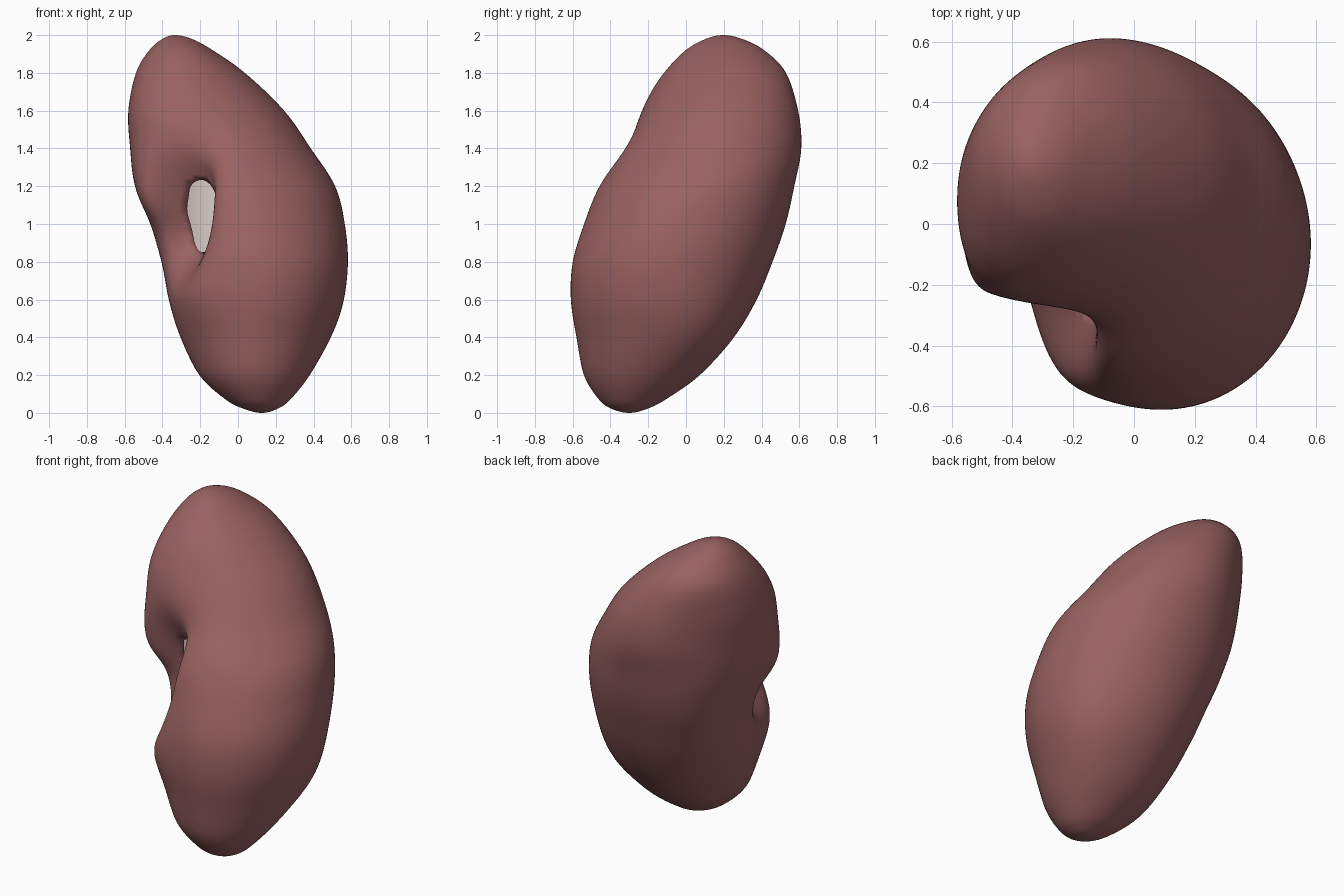
import bpy, bmesh, math
from mathutils import Vector

if "Cube" in bpy.data.objects:
    bpy.data.objects.remove(bpy.data.objects["Cube"])

# Slices: z, left, right, front, back
SLICES = [
    (0.00, .13, .13, -.30, -.30), (0.02, .04, .21, -.39, -.21),
    (0.07, -.06, .28, -.46, -.11), (0.20, -.20, .38, -.54, .07),
    (0.40, -.30, .48, -.58, .25), (0.60, -.36, .555, -.61, .37),
    (0.80, -.39, .585, -.60, .45), (1.00, -.44, .57, -.54, .52),
    (1.20, -.52, .52, -.46, .57), (1.40, -.555, .39, -.33, .615),
    (1.60, -.57, .25, -.21, .605), (1.80, -.535, .04, -.09, .54),
    (1.92, -.465, -.13, .01, .42), (1.98, -.395, -.24, .11, .30),
    (2.00, -.33, -.33, .20, .20)]
SEG, SUB = 180, 9


def mirrored(s):
    return (s[0], s[2], s[1], s[4], s[3])


def smooth_slices():
    # Catmull-Rom through the slices, rounded over at both poles
    p = [mirrored(SLICES[1])] + SLICES + [mirrored(SLICES[-2])]
    out = []
    for i in range(1, len(p) - 2):
        for k in range(SUB):
            t = k / SUB
            out.append([.5 * (2*b + (c-a)*t + (2*a-5*b+4*c-d)*t*t + (3*b-a-3*c+d)*t**3)
                        for a, b, c, d in zip(*p[i-1:i+3])])
    return out[1:]


U = Vector((1, 1, 0)).normalized()    # away from the notch
V = Vector((-1, 1, 0)).normalized()   # across the thin side

# Soft bulges and flats: centre, radius, direction * amount
BUMPS = [
    ((-.42, -.14, 1.28), .20, U * -.055),   # upper lip
    ((-.40, -.08, 1.62), .25, U * -.085),   # upper lobe
    ((-.42, -.18, 1.10), .12, U * -.04),    # lip tip
    ((-.24, -.45, .66), .18, U * -.04),     # lower lip
    ((-.42, .46, 1.55), .30, V * -.045),    # flatter upper back
    ((-.28, .28, .92), .33, V * .06),       # fuller middle back
    ((.39, .03, .45), .25, U * .045),       # fuller lower side
]


def notch_weight(co):
    u, v = co.dot(U), co.dot(V)
    side = min(1, max(0, (-.08 - u) / .2))
    return side * math.exp(-abs((v + .03) / .15) ** 2.4 - abs((co.z - 1.04) / .29) ** 2.4)


def deform(co):
    w = notch_weight(co)
    new = co + U * .29 * w
    for c, r, d in BUMPS:
        new += d * math.exp(-((co - Vector(c)).length / r) ** 2)
    return new, w


def material(name, rgb):
    m = bpy.data.materials.new(name)
    m.diffuse_color = (*rgb, 1)
    m.use_nodes = True
    m.node_tree.nodes["Principled BSDF"].inputs["Base Color"].default_value = m.diffuse_color
    return m


# Body skin
bm = bmesh.new()
weight = {}


def add(co):
    new, w = deform(Vector(co))
    v = bm.verts.new(new)
    weight[v] = w
    return v


rings = []
for z, l, r, f, b in smooth_slices():
    ring = []
    for j in range(SEG):
        a = 2 * math.pi * j / SEG
        ring.append(add(((l+r)/2 + (r-l)/2*math.cos(a), (f+b)/2 + (b-f)/2*math.sin(a), z)))
    rings.append(ring)
base, tip = add((.13, -.30, 0)), add((-.33, .20, 2))
for j in range(SEG):
    k = (j + 1) % SEG
    bm.faces.new((base, rings[0][k], rings[0][j]))
    bm.faces.new((tip, rings[-1][j], rings[-1][k]))
    for lo, hi in zip(rings, rings[1:]):
        bm.faces.new((lo[j], lo[k], hi[k], hi[j]))

# Opening at the bottom of the notch, with an evened edge
hole = [f for f in bm.faces if sum(weight[v] for v in f.verts) / len(f.verts) > .66]
bmesh.ops.delete(bm, geom=hole, context='FACES')
for _ in range(15):
    new = {}
    for v in bm.verts:
        if v.is_boundary:
            near = [e.other_vert(v).co for e in v.link_edges if e.is_boundary]
            new[v] = v.co * .5 + sum(near, Vector()) / len(near) * .5
    for v, co in new.items():
        v.co = co
inner = [v for v in bm.verts if .25 < v.co.z < 1.7 and not v.is_boundary]
for _ in range(6):
    bmesh.ops.smooth_vert(bm, verts=inner, factor=.5,
                          use_axis_x=True, use_axis_y=True, use_axis_z=True)

# Centre on the ground
lo = [min(v.co[i] for v in bm.verts) for i in range(3)]
hi = [max(v.co[i] for v in bm.verts) for i in range(3)]
bmesh.ops.translate(bm, verts=bm.verts[:],
                    vec=(-(lo[0]+hi[0])/2, -(lo[1]+hi[1])/2, -lo[2]))

mesh = bpy.data.meshes.new("kidney_body")
bm.to_mesh(mesh)
bm.free()
body = bpy.data.objects.new("kidney_body", mesh)
bpy.context.collection.objects.link(body)
mesh.materials.append(material("flesh", (.32, .12, .12)))
mesh.materials.append(material("pale_lining", (.7, .6, .57)))
for p in mesh.polygons:
    p.use_smooth = True

# Thin wall with a pale inside
wall = body.modifiers.new("wall", 'SOLIDIFY')
wall.thickness = .015
wall.offset = -1
wall.material_offset = 1
wall.material_offset_rim = 0
